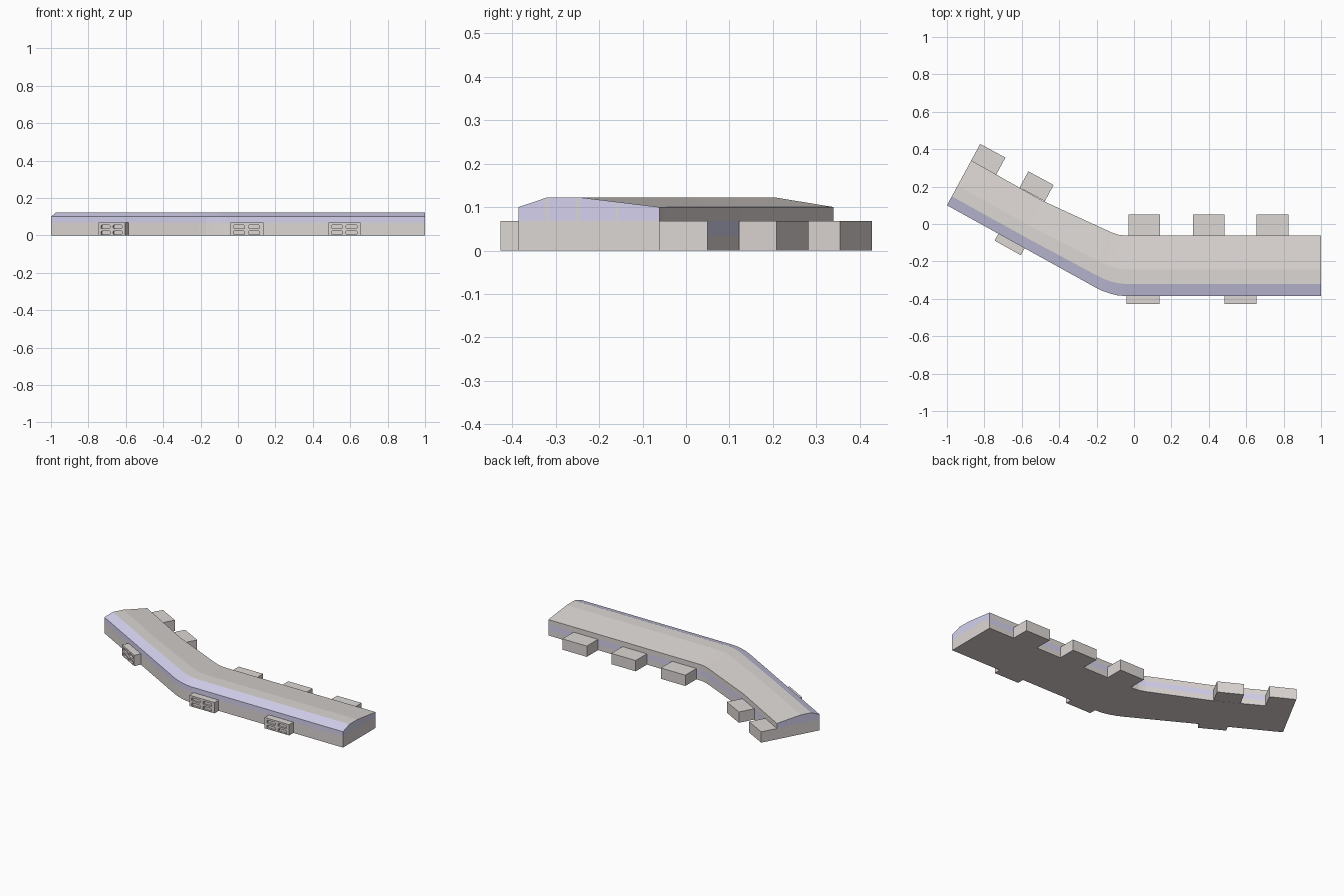
import bpy, bmesh, math
from mathutils import Vector, Matrix

if "Cube" in bpy.data.objects:
    bpy.data.objects.remove(bpy.data.objects["Cube"])

def material(name, color):
    m = bpy.data.materials.new(name)
    m.diffuse_color = (*color, 1)
    m.use_nodes = True
    m.node_tree.nodes["Principled BSDF"].inputs["Base Color"].default_value = m.diffuse_color
    return m

WALL = material("warm_grey", (0.72, 0.68, 0.66))
GLASS = material("lavender_glass", (0.66, 0.64, 0.86))

def new_object(name, bm, mats=(WALL,)):
    bmesh.ops.recalc_face_normals(bm, faces=bm.faces)
    mesh = bpy.data.meshes.new(name)
    bm.to_mesh(mesh)
    bm.free()
    for m in mats:
        mesh.materials.append(m)
    ob = bpy.data.objects.new(name, mesh)
    bpy.context.collection.objects.link(ob)
    return ob

# Plan of the bent hall: matching front and back wall points
front = [(-1, .10), (-.6, -.121), (-.21, -.337), (-.17, -.357), (-.13, -.371),
         (-.09, -.381), (-.05, -.385), (1, -.385)]
back = [(-.87, .34), (-.49, .125), (-.14, -.036), (-.12, -.045), (-.10, -.052),
        (-.08, -.058), (-.05, -.061), (1, -.061)]
# Cross-section: fraction from front to back, height
profile = [(0, 0), (0, .068), (0, .10), (.2, .122), (.44, .122),
           (1, .10), (1, .068), (1, .035), (1, 0)]
glass_strips = {1, 2, 6}

def at(i, t, z):
    p = Vector(front[i]).lerp(Vector(back[i]), t)
    return Vector((p.x, p.y, z))

# Main hall with glazed front slope, rear strip window and glazed gables
bm = bmesh.new()
rings = [[bm.verts.new(at(i, t, z)) for t, z in profile] for i in range(len(front))]
n = len(profile)
for a, b in zip(rings, rings[1:]):
    for k in range(n):
        f = bm.faces.new((a[k], a[(k + 1) % n], b[(k + 1) % n], b[k]))
        f.material_index = 1 if k in glass_strips else 0
for r in (rings[0], rings[-1]):
    bm.faces.new((r[0], r[1], r[6], r[7], r[8]))
    bm.faces.new(r[1:7]).material_index = 1
new_object("main_hall", bm, (WALL, GLASS))

def roof_height(t):
    for (t0, z0), (t1, z1) in zip(profile[2:5], profile[3:6]):
        if t <= t1:
            return z0 + (z1 - z0) * (t - t0) / (t1 - t0)

# Thin gable mullions on both ends
bm = bmesh.new()
for i, out in ((0, Vector((-.88, -.477, 0))), (-1, Vector((1, 0, 0)))):
    for t in (.2, .42, .70):
        ts = (t - .01, t + .01)
        quad = [at(i, ts[0], .068), at(i, ts[1], .068),
                at(i, ts[1], roof_height(ts[1])), at(i, ts[0], roof_height(ts[0]))]
        bm.faces.new([bm.verts.new(p + out * .001) for p in quad])
new_object("gable_mullions", bm)

def block(name, start, end, depth, height=.068, inset=.004):
    """Box standing on the wall line start-end, projecting left of that direction."""
    s, e = Vector((*start, 0)), Vector((*end, 0))
    u = (e - s).normalized()
    out = Vector((-u.y, u.x, 0))
    w = (e - s).length
    frame = Matrix.Translation(s) @ Matrix((u, out, (0, 0, 1))).transposed().to_4x4()
    bm = bmesh.new()
    bmesh.ops.create_cube(bm, size=1)
    for v in bm.verts:
        v.co = frame @ Vector(((v.co.x + .5) * w,
                               -inset + (v.co.y + .5) * (depth + inset),
                               (v.co.z + .5) * height))
    return new_object(name, bm), frame, w

# Rear blocks
for i, x in enumerate((-.03, .315, .655)):
    block(f"rear_block_{i + 1}", (x, -.061), (x + .17, -.061), .111)
block("rear_block_4", (-.61, .198), (-.475, .125), .095)
block("rear_block_5", (-.87, .34), (-.735, .267), .10)

# Front blocks with two-by-two recessed windows with clipped corners
def front_block(name, start, end, depth):
    ob, frame, w = block(name, start, end, depth)
    bm = bmesh.new()
    for cx in (.28, .74):
        for cz in (.014, .046):
            hw, hz, c = .17 * w, .010, .004
            outline = [(-hw + c, -hz), (hw - c, -hz), (hw, -hz + c), (hw, hz - c),
                       (hw - c, hz), (-hw + c, hz), (-hw, hz - c), (-hw, -hz + c)]
            rows = [[bm.verts.new(frame @ Vector((cx * w + x, y, cz + z)))
                     for x, z in outline] for y in (depth - .012, depth + .01)]
            for r in rows:
                bm.faces.new(r)
            for k in range(8):
                j = (k + 1) % 8
                bm.faces.new((rows[0][k], rows[0][j], rows[1][j], rows[1][k]))
    cutter = new_object(name + "_window_cutter", bm)
    mod = ob.modifiers.new("windows", 'BOOLEAN')
    mod.operation, mod.object, mod.solver = 'DIFFERENCE', cutter, 'EXACT'
    bpy.context.view_layer.objects.active = ob
    bpy.ops.object.modifier_apply(modifier="windows")
    bpy.data.objects.remove(cutter)

front_block("front_block_1", (.135, -.385), (-.04, -.385), .042)
front_block("front_block_2", (.655, -.385), (.485, -.385), .042)
front_block("front_block_3", (-.585, -.130), (-.725, -.052), .042)
